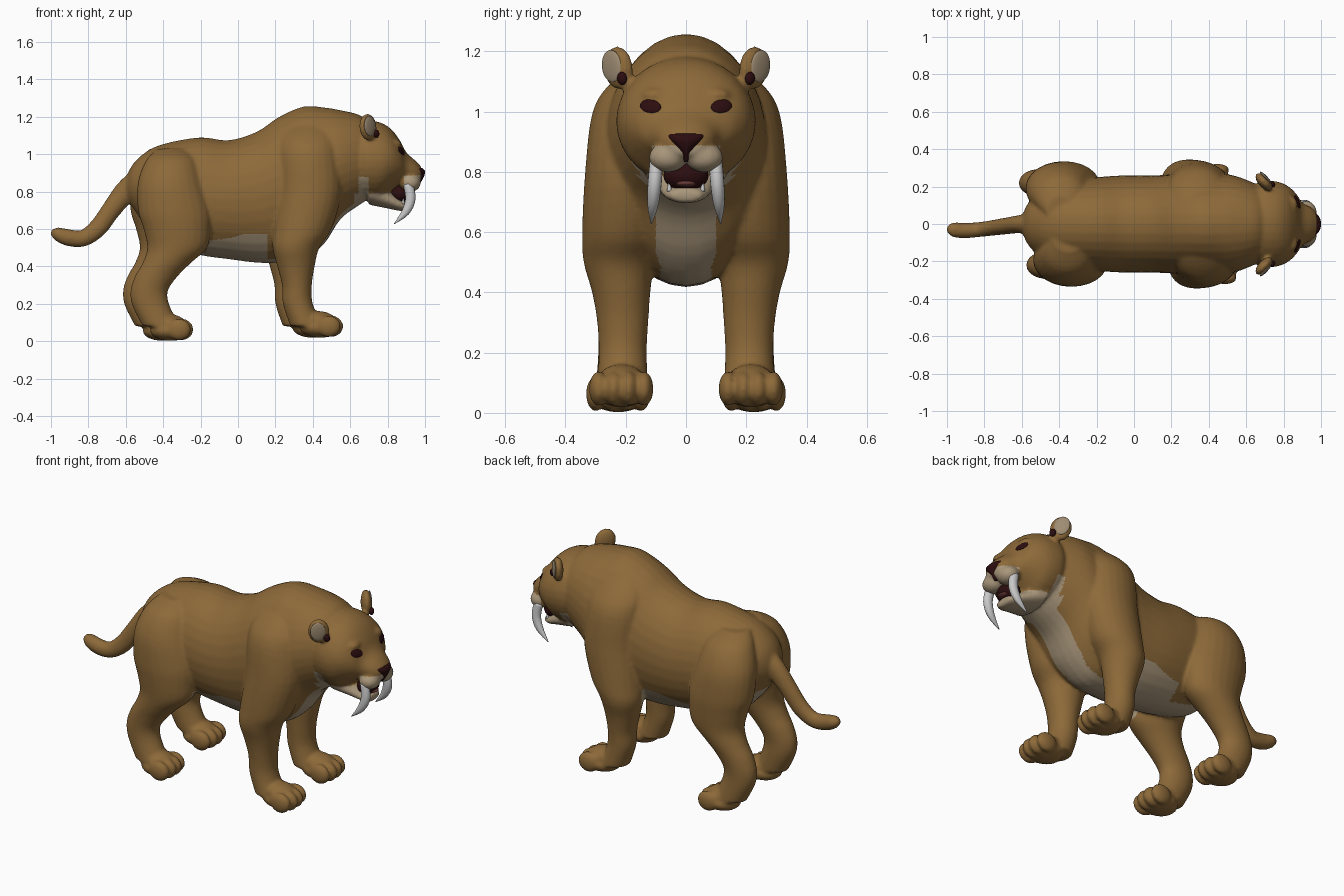
import bpy, bmesh, math
from mathutils import Vector, Matrix

cube = bpy.data.objects.get("Cube")
if cube:
    bpy.data.objects.remove(cube, do_unlink=True)

X, Y, Z = Vector((1, 0, 0)), Vector((0, 1, 0)), Vector((0, 0, 1))
SIDES = (1, -1)


def material(name, rgb):
    m = bpy.data.materials.new(name)
    m.use_nodes = True
    m.diffuse_color = (*rgb, 1)
    m.node_tree.nodes["Principled BSDF"].inputs["Base Color"].default_value = (*rgb, 1)
    return m


FUR = material("tan fur", (0.265, 0.142, 0.041))
CREAM = material("pale underside", (0.40, 0.31, 0.20))
DARK = material("dark nose", (0.025, 0.004, 0.005))
IVORY = material("ivory", (0.58, 0.58, 0.58))
EAR = material("inner ear", (0.34, 0.26, 0.17))
TONGUE = material("tongue", (0.13, 0.04, 0.035))


def catmull(a, b, c, d, t):
    return [0.5 * (2 * q + (r - p) * t + (2 * p - 5 * q + 4 * r - s) * t * t
                   + (3 * q - p - 3 * r + s) * t ** 3) for p, q, r, s in zip(a, b, c, d)]


def loft(bm, stations, axes=None, sides=24, steps=4):
    """Skin rings (x, y, z, radius_u, radius_v); without axes they follow the path."""
    s = [stations[0], *stations, stations[-1]]
    path = [catmull(*s[i:i + 4], k / steps) for i in range(len(s) - 3) for k in range(steps)]
    path.append(list(stations[-1]))
    rings = []
    for i, p in enumerate(path):
        if axes:
            u, v = axes
        else:
            ahead, behind = path[min(i + 1, len(path) - 1)], path[max(i - 1, 0)]
            tangent = (Vector(ahead[:3]) - Vector(behind[:3])).normalized()
            v = tangent.cross(Y).normalized()
            u = v.cross(tangent)
        angles = [math.tau * k / sides for k in range(sides)]
        rings.append([bm.verts.new(Vector(p[:3]) + u * p[3] * math.cos(a) + v * p[4] * math.sin(a))
                      for a in angles])
    faces = [bm.faces.new((r[k], r[(k + 1) % sides], q[(k + 1) % sides], q[k]))
             for r, q in zip(rings, rings[1:]) for k in range(sides)]
    faces += [bm.faces.new(rings[0]), bm.faces.new(rings[-1])]
    bmesh.ops.recalc_face_normals(bm, faces=faces)


def blob(bm, centre, radii, rot=None):
    """Stretched sphere."""
    m = Matrix.Translation(centre) @ (rot or Matrix()) @ Matrix.Diagonal((*radii, 1))
    bmesh.ops.create_uvsphere(bm, u_segments=24, v_segments=14, radius=1, matrix=m)


def finish(bm, name, mat):
    me = bpy.data.meshes.new(name)
    bm.to_mesh(me)
    bm.free()
    me.materials.append(mat)
    me.shade_smooth()
    ob = bpy.data.objects.new(name, me)
    bpy.context.collection.objects.link(ob)
    return ob


def add_blob(name, mat, *args):
    bm = bmesh.new()
    blob(bm, *args)
    return finish(bm, name, mat)


def add_loft(name, mat, *args, **options):
    bm = bmesh.new()
    loft(bm, *args, **options)
    return finish(bm, name, mat)


def ear_turn(side):
    return Matrix.Rotation(side * 0.75, 4, 'Z') @ Matrix.Rotation(side * -0.2, 4, 'X')


skin = bmesh.new()

# Torso and neck
torso = [(-.60, .82, .04, .05), (-.56, .83, .12, .12), (-.48, .81, .19, .21), (-.38, .785, .23, .275),
         (-.2, .775, .25, .315), (-.05, .757, .26, .318), (.1, .77, .26, .35), (.22, .81, .265, .39),
         (.35, .845, .27, .41), (.46, .885, .27, .365), (.55, .945, .255, .29), (.66, .97, .21, .235),
         (.74, .96, .16, .17)]
loft(skin, [(x, 0, z, w, h) for x, z, w, h in torso], (Y, Z), 32)

# Head and lower jaw
head = [(.62, .97, .19, .19), (.68, .97, .228, .212), (.76, .965, .228, .205), (.82, .968, .205, .165),
        (.865, .955, .165, .12), (.90, .925, .115, .085), (.95, .905, .085, .06), (.98, .895, .055, .038)]
loft(skin, [(x, 0, z, w, h) for x, z, w, h in head], (Y, Z), 32)
jaw = [(.70, .80, .14, .07), (.8, .76, .10, .05), (.87, .728, .075, .032), (.91, .722, .052, .022)]
loft(skin, [(x, 0, z, w, h) for x, z, w, h in jaw], (Y, Z))

# Tail
loft(skin, [(-.50, 0, .88, .07, .07), (-.60, 0, .80, .05, .062), (-.68, -.01, .70, .045, .052),
            (-.75, -.02, .605, .042, .05), (-.83, -.03, .55, .04, .045), (-.91, -.035, .555, .042, .045),
            (-.97, -.03, .575, .038, .035), (-1.0, -.03, .58, .015, .015)], sides=16)

# Legs from the top down as height, x, y, radius x, radius y
front = [(1.19, .37, .07, .09, .06), (1.1, .36, .135, .15, .11), (1.0, .36, .178, .165, .132),
         (.8, .365, .2, .17, .135), (.6, .325, .21, .155, .135), (.5, .29, .222, .125, .118),
         (.4, .29, .215, .10, .097), (.3, .295, .21, .08, .085), (.2, .30, .21, .08, .08),
         (.08, .345, .21, .085, .085)]
hind = [(1.03, -.37, .08, .08, .07), (.97, -.375, .14, .135, .115), (.85, -.38, .18, .175, .138),
        (.7, -.36, .2, .195, .135), (.6, -.345, .21, .18, .122), (.5, -.345, .215, .16, .108),
        (.42, -.40, .22, .13, .092), (.35, -.455, .22, .115, .08), (.27, -.495, .22, .10, .072),
        (.19, -.485, .22, .10, .072), (.08, -.43, .225, .10, .075)]
for side in SIDES:
    shift = -.02 * side
    for leg, px, py, pz in ((front, .42, .215, .072), (hind, -.38, .225, .055)):
        loft(skin, [(x + shift, side * y, z, a, b) for z, x, y, a, b in leg], (X, Y))
        # Paw with instep and four toes
        blob(skin, (px + shift, side * py, pz), (.11, .092, .053))
        blob(skin, (px - .015 + shift, side * py, pz + .035), (.10, .078, .055))
        for k in (-1.5, -.5, .5, 1.5):
            tip = px + shift + .066 - .014 * abs(k)
            blob(skin, (tip, side * py + k * .05, pz + .008), (.064, .032, .058))

# Muzzle pads, brows and ears
for side in SIDES:
    blob(skin, (.92, side * .06, .848), (.058, .064, .05))
    blob(skin, (.835, side * .10, 1.055), (.04, .05, .025))
    blob(skin, (.695, side * .225, 1.145), (.03, .06, .073), ear_turn(side))

# Blend everything into one coat
body = finish(skin, "body", FUR)
remesh = body.modifiers.new("blend", 'REMESH')
remesh.mode = 'VOXEL'
remesh.voxel_size = .0095
smooth = body.modifiers.new("soften", 'SMOOTH')
smooth.factor = .5
smooth.iterations = 6
blended = bpy.data.meshes.new_from_object(body.evaluated_get(bpy.context.evaluated_depsgraph_get()))
body.modifiers.clear()
body.data = blended
blended.materials.clear()
blended.materials.append(FUR)
blended.materials.append(CREAM)
blended.shade_smooth()


def is_pale(c):
    x, y, z = c.x, abs(c.y), c.z
    if z < .4:
        return False
    belly = -.17 < x < .155 and y < .215 and z < .565 + .022 * math.sin(x * 13)
    groin = -.58 < x < .4 and y < .085 and z < .68
    chest = x >= .4 and y < min(.1, .06 + .3 * (z - .4)) and z < .78
    throat = x > .62 and z < .79
    cheek = .645 < x < .70 and z < .88
    muzzle = x > .885 and z < .886
    return belly or groin or chest or throat or cheek or muzzle


for f in blended.polygons:
    f.material_index = int(is_pale(f.center))

# Nose tapering down to the lip, and the open mouth
add_loft("nose", DARK, [(.955, 0, .832, .01, .006), (.958, 0, .86, .026, .014), (.962, 0, .885, .034, .036),
                        (.964, 0, .908, .036, .056), (.958, 0, .924, .03, .06), (.95, 0, .93, .018, .045)],
         (X, Y))
add_blob("mouth", DARK, (.868, 0, .788), (.055, .075, .052))
add_blob("tongue", TONGUE, (.892, 0, .762), (.036, .036, .012))

for side in SIDES:
    label = "left" if side > 0 else "right"
    # Eye seated on the face
    hit, spot, normal, _ = body.ray_cast((2, side * .118, 1.018), (-1, 0, 0))
    turn = normal.to_track_quat('X', 'Z').to_matrix().to_4x4() @ Matrix.Rotation(side * .2, 4, 'X')
    add_blob(label + "_eye", DARK, spot, (.007, .038, .023), turn)
    # Ear lining
    turn = ear_turn(side)
    centre = Vector((.695, side * .225, 1.145))
    add_blob(label + "_ear_lining", EAR, centre + turn @ Vector((.022, side * .008, .008)),
             (.01, .043, .054), turn)
    add_blob(label + "_ear_hollow", DARK, centre + turn @ Vector((.024, -side * .032, -.042)),
             (.014, .018, .022), turn)
    # Sabre fang
    add_loft(label + "_fang", IVORY,
             [(.91, side * .098, .84, .022, .026), (.922, side * .104, .76, .023, .027),
              (.895, side * .11, .69, .018, .021), (.835, side * .115, .628, .002, .002)], sides=16)
    # Small lower tooth
    add_loft(label + "_lower_tooth", IVORY,
             [(.882, side * .055, .735, .009, .009), (.885, side * .056, .772, .002, .002)], sides=10)
